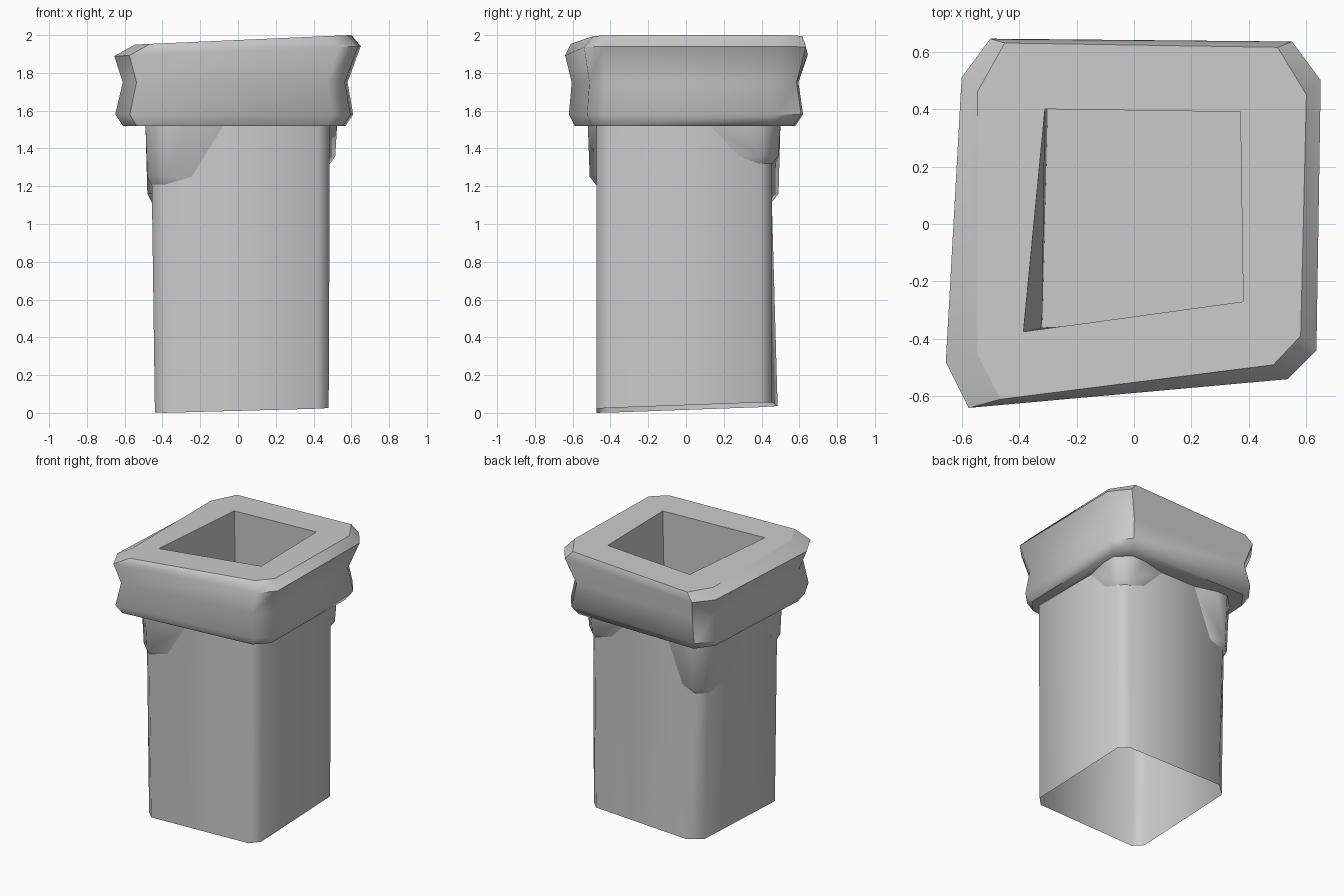
import bpy, bmesh, math

if "Cube" in bpy.data.objects:
    bpy.data.objects.remove(bpy.data.objects["Cube"])


def octagon(x0, x1, y0, y1, c):
    """Chamfered rectangle, counter-clockwise from front left."""
    return [(x0, y0 + c), (x0 + c, y0), (x1 - c, y0), (x1, y0 + c),
            (x1, y1 - c), (x1 - c, y1), (x0 + c, y1), (x0, y1 - c)]


def refit(pts, x0, x1, y0, y1):
    """Stretch an outline to new bounds, keeping its skew."""
    xs, ys = [p[0] for p in pts], [p[1] for p in pts]
    fit = lambda v, vs, a, b: a + (v - min(vs)) / (max(vs) - min(vs)) * (b - a)
    return [(fit(x, xs, x0, x1), fit(y, ys, y0, y1)) for x, y in pts]


def ring(bm, pts, z):
    return [bm.verts.new((x, y, z(x, y) if callable(z) else z)) for x, y in pts]


def bridge(bm, a, b):
    n = len(a)
    for i in range(n):
        j = (i + 1) % n
        bm.faces.new((a[i], a[j], b[j], b[i]))


def finish(bm, name, angle=60):
    bmesh.ops.recalc_face_normals(bm, faces=bm.faces[:])
    mesh = bpy.data.meshes.new(name)
    bm.to_mesh(mesh)
    bm.free()
    ob = bpy.data.objects.new(name, mesh)
    bpy.context.collection.objects.link(ob)
    bpy.ops.object.select_all(action='DESELECT')
    bpy.context.view_layer.objects.active = ob
    ob.select_set(True)
    bpy.ops.object.shade_smooth_by_angle(angle=math.radians(angle), keep_sharp_edges=True)


# Shaft: open tube with chamfered corners and a slightly tilted foot
bm = bmesh.new()
foot_pts = octagon(-0.44, 0.48, -0.475, 0.455, 0.06)
foot_pts[5:] = [(0.42, 0.455), (-0.34, 0.485), (-0.435, 0.40)]
foot = ring(bm, foot_pts,
            lambda x, y: max(0, 0.027 * (x + 0.4) + 0.036 * (y + 0.475)))
middle = ring(bm, octagon(-0.455, 0.485, -0.475, 0.455, 0.06), 1.1)
top = ring(bm, octagon(-0.46, 0.485, -0.475, 0.455, 0.06), 1.54)
bridge(bm, foot, middle)
bridge(bm, middle, top)
finish(bm, "shaft")

# Cap: skewed, waisted collar with a sloping top
bm = bmesh.new()
outer = [(-0.655, -0.48), (-0.575, -0.64), (0.535, -0.54), (0.635, -0.44),
         (0.65, 0.5), (0.55, 0.635), (-0.5, 0.645), (-0.6, 0.51)]
rim = [(-0.545, -0.455), (-0.465, -0.61), (0.485, -0.49), (0.58, -0.39),
       (0.6, 0.45), (0.5, 0.615), (-0.45, 0.63), (-0.545, 0.46)]
slope = lambda x, y: 1.974 + 0.044 * x
layers = [
    (octagon(-0.45, 0.47, -0.46, 0.445, 0.05), 1.52),
    (refit(outer, -0.61, 0.57, -0.59, 0.58), 1.52),
    (refit(outer, -0.65, 0.61, -0.62, 0.62), 1.58),
    (refit(outer, -0.61, 0.58, -0.605, 0.595), 1.75),
    (outer, lambda x, y: 1.915 + 0.04 * x),
    (rim, slope),
]
rings = [ring(bm, pts, z) for pts, z in layers]
for a, b in zip(rings, rings[1:]):
    bridge(bm, a, b)

# Flue opening: crisp flat top around the hole, then the pit
hole = ring(bm, [(-0.385, -0.375), (0.38, -0.27), (0.37, 0.39), (-0.31, 0.40)], slope)
floor = ring(bm, [(-0.32, -0.36), (0.40, -0.33), (0.39, 0.41), (-0.30, 0.41)], 0.95)
r = rings[-1]
for k in range(4):
    bm.faces.new((r[2 * k], r[2 * k + 1], hole[k]))
    bm.faces.new((r[2 * k + 1], r[(2 * k + 2) % 8], hole[(k + 1) % 4], hole[k]))
for i in range(8):
    bm.edges.get((r[i], r[(i + 1) % 8])).smooth = False
bridge(bm, hole, floor)
bm.faces.new(floor)
finish(bm, "cap", 50)


# Corner swellings under the cap: plateau near the corner fading into the walls
def swelling(name, sx, sy, ox, oy, lx, ly, zb):
    wx = 0.455 if sx < 0 else 0.48
    wy = 0.47 if sy < 0 else 0.45
    pts = [
        (ox, oy - 0.09, 1.53), (ox - 0.09, oy, 1.53),
        (ox, oy - ly * 0.5, 1.53), (ox - lx * 0.5, oy, 1.53),
        (wx, oy - ly, 1.53), (ox - lx, wy, 1.53),
        (ox - 0.01, oy - 0.10, zb + 0.05), (ox - 0.10, oy - 0.01, zb + 0.05),
        (wx, oy - ly * 0.6, zb + 0.05), (ox - lx * 0.6, wy, zb + 0.05),
        (wx, wy - 0.06, zb), (wx - 0.06, wy, zb),
    ]
    bm = bmesh.new()
    for x, y, z in pts:
        bm.verts.new((sx * x, sy * y, z))
    bmesh.ops.convex_hull(bm, input=bm.verts[:])
    bmesh.ops.recalc_face_normals(bm, faces=bm.faces[:])
    # drop the hidden top and inward faces
    hidden = [f for f in bm.faces
              if f.normal.z > 0.9 or sx * f.normal.x + sy * f.normal.y < -0.1]
    bmesh.ops.delete(bm, geom=hidden, context='FACES')
    bmesh.ops.delete(bm, geom=[v for v in bm.verts if not v.link_faces], context='VERTS')
    finish(bm, name)


swelling("front_left_swelling", -1, -1, 0.49, 0.52, 0.44, 0.30, 1.20)
swelling("back_left_swelling", -1, 1, 0.49, 0.50, 0.36, 0.62, 1.11)
swelling("back_right_swelling", 1, 1, 0.525, 0.50, 0.42, 0.40, 1.31)
